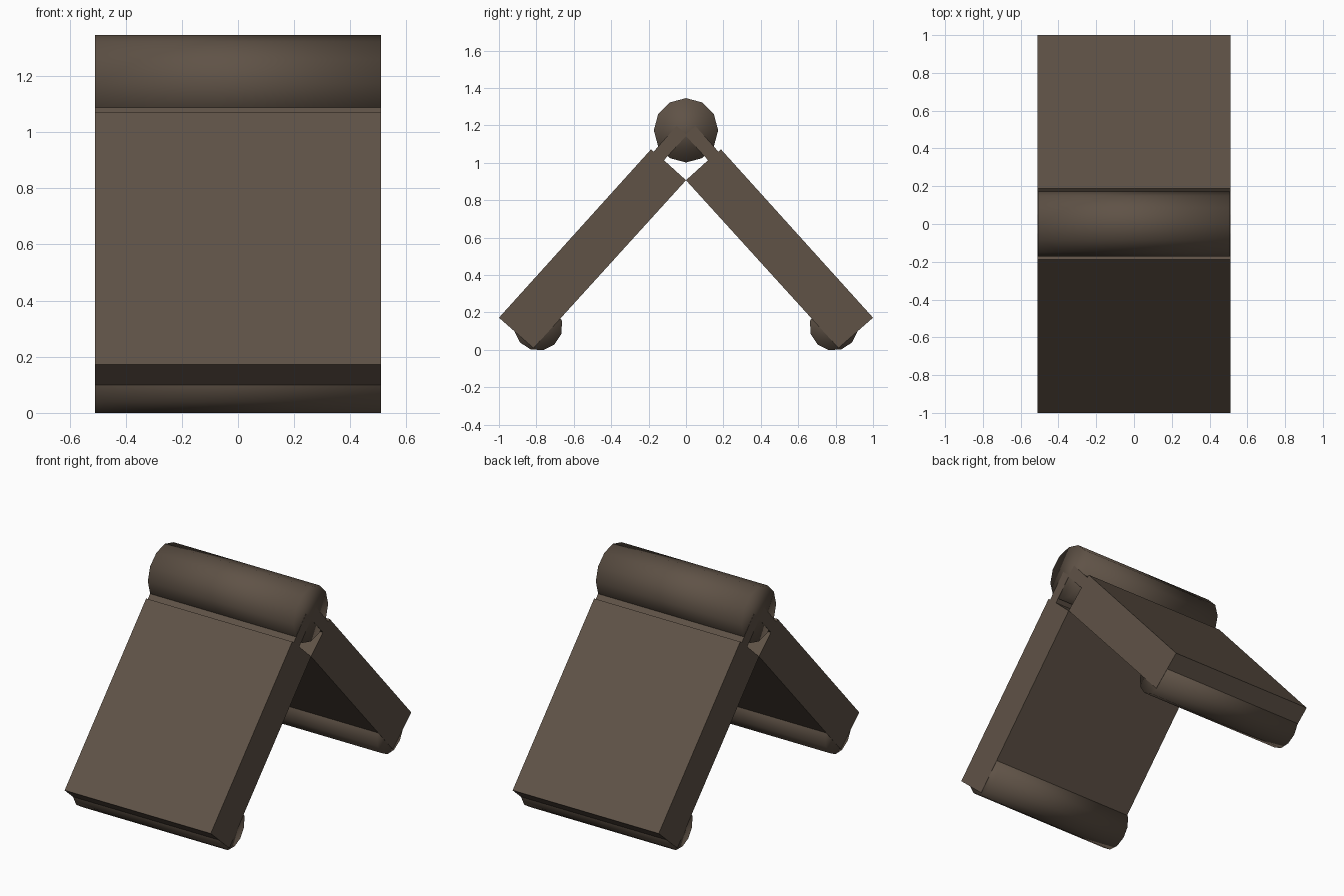
import bpy, bmesh, math

if "Cube" in bpy.data.objects:
    bpy.data.objects.remove(bpy.data.objects["Cube"])

W = 0.51  # half width of the frame

brown = bpy.data.materials.new("brown")
brown.diffuse_color = (0.115, 0.085, 0.062, 1)
brown.use_nodes = True
brown.node_tree.nodes["Principled BSDF"].inputs["Base Color"].default_value = brown.diffuse_color


def finish(name, bm, smooth):
    bmesh.ops.recalc_face_normals(bm, faces=bm.faces[:])
    mesh = bpy.data.meshes.new(name)
    bm.to_mesh(mesh)
    bm.free()
    mesh.materials.append(brown)
    for p in mesh.polygons:
        p.use_smooth = smooth
    ob = bpy.data.objects.new(name, mesh)
    bpy.context.collection.objects.link(ob)


def slab(name, side, profile):
    """Side profile (y, z) extruded across the width; side mirrors it in y."""
    bm = bmesh.new()
    face = bm.faces.new([bm.verts.new((-W, side * y, z)) for y, z in profile])
    ext = bmesh.ops.extrude_face_region(bm, geom=[face], use_keep_orig=True)
    for v in ext["geom"]:
        if isinstance(v, bmesh.types.BMVert):
            v.co.x = W
    finish(name, bm, False)


def roller(name, y, z, radius, turn):
    """Twelve-sided bar along x, smooth over its rims."""
    bm = bmesh.new()
    half = W - 0.001
    rings = []
    for x in (-half, half):
        rings.append([bm.verts.new((x, y + radius * math.sin(turn + math.radians(30 * i)),
                                    z + radius * math.cos(turn + math.radians(30 * i))))
                      for i in range(12)])
    a, b = rings
    for i in range(12):
        j = (i + 1) % 12
        bm.faces.new((a[i], a[j], b[j], b[i]))
    bm.faces.new(a[::-1])
    bm.faces.new(b)
    finish(name, bm, True)


# Leaning panel with a thinner tongue running into the top bar
panel = [(0.815, 0.01), (1.0, 0.172), (0.187, 1.072), (0.173, 1.06),
         (0.05, 1.197), (-0.005, 1.149), (0.118, 1.014), (0.0, 0.907)]

for side, label in ((-1, "front"), (1, "back")):
    slab(label + "_panel", side, panel)
    # Foot bar under the lower edge of each panel
    roller(label + "_foot_bar", side * 0.79, 0.126, 0.13, side * math.radians(12))

# Hinge bar along the ridge
roller("ridge_bar", 0, 1.174, 0.172, 0)
